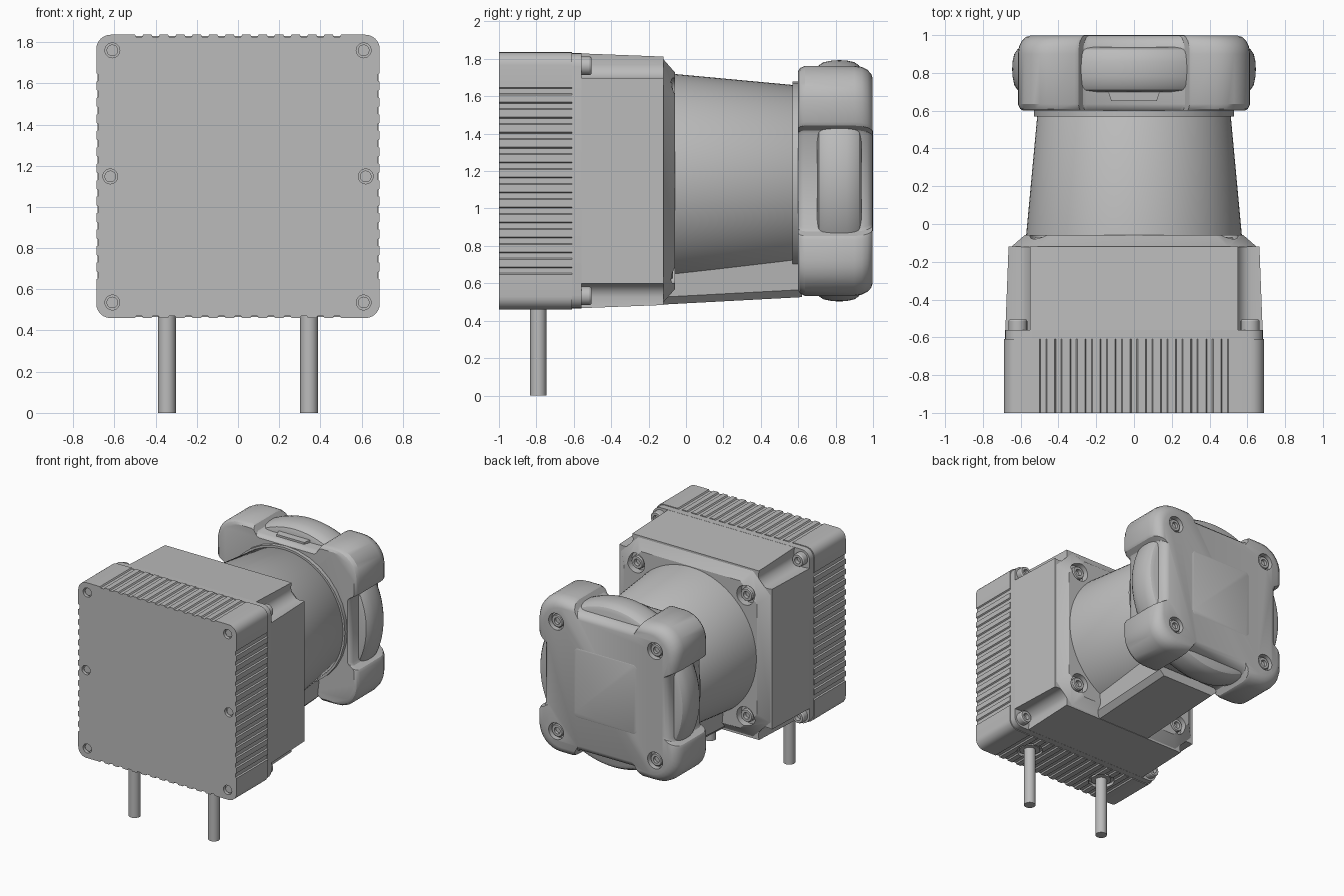
import bpy, bmesh, math
from mathutils import Vector

CZ = 1.148  # height of the lens axis

if "Cube" in bpy.data.objects:
    bpy.data.objects.remove(bpy.data.objects["Cube"])

grey = bpy.data.materials.new("mid grey")
grey.use_nodes = True
GREY = (0.5, 0.5, 0.5, 1)
grey.diffuse_color = GREY
grey.node_tree.nodes["Principled BSDF"].inputs["Base Color"].default_value = GREY


def finish(name, bm, smooth=30):
    bmesh.ops.recalc_face_normals(bm, faces=bm.faces)
    mesh = bpy.data.meshes.new(name)
    bm.to_mesh(mesh)
    bm.free()
    mesh.materials.append(grey)
    ob = bpy.data.objects.new(name, mesh)
    bpy.context.collection.objects.link(ob)
    bpy.ops.object.select_all(action='DESELECT')
    ob.select_set(True)
    bpy.context.view_layer.objects.active = ob
    bpy.ops.object.shade_smooth_by_angle(angle=math.radians(smooth))
    return ob


def loft(name, sections):
    """Skin closed (x, height) outlines placed along y."""
    bm = bmesh.new()
    rings = [[bm.verts.new((x, y, CZ + h)) for x, h in pts] for y, pts in sections]
    n = len(rings[0])
    for a, b in zip(rings, rings[1:]):
        for i in range(n):
            bm.faces.new((a[i], a[(i + 1) % n], b[(i + 1) % n], b[i]))
    bm.faces.new(rings[0])
    bm.faces.new(rings[-1])
    return finish(name, bm)


def lathe(name, profile, x=0, h=0, steps=32):
    """Turn a (radius, y) profile around an axis parallel to y."""
    bm = bmesh.new()
    vs = [bm.verts.new((r, y, 0)) for r, y in profile]
    es = [bm.edges.new(p) for p in zip(vs, vs[1:])]
    bmesh.ops.spin(bm, geom=vs + es, cent=(0, 0, 0), axis=(0, 1, 0),
                   angle=math.tau, steps=steps)
    bmesh.ops.remove_doubles(bm, verts=bm.verts, dist=1e-5)
    bmesh.ops.translate(bm, verts=bm.verts, vec=(x, 0, CZ + h))
    return finish(name, bm)


def four_sides(side):
    """Repeat one side, given as (along, out) points, on all four sides."""
    pts = []
    for k in range(4):
        for t, h in side:
            for _ in range(k):
                t, h = h, -t
            pts.append((t, h))
    return pts


def corner(s, r, n=6):
    return [(s - r + r * math.sin(a), s - r + r * math.cos(a))
            for a in (math.pi / 2 * i / n for i in range(n + 1))]


def scaled(pts, f):
    return [(x * f, h * f) for x, h in pts]


def cut(target, cutters):
    for c in cutters:
        c.hide_render = True
        m = target.modifiers.new("cut", 'BOOLEAN')
        m.operation, m.solver, m.object = 'DIFFERENCE', 'EXACT', c
    bpy.context.view_layer.objects.active = target
    for m in list(target.modifiers):
        bpy.ops.object.modifier_apply(modifier=m.name)
    for c in cutters:
        bpy.data.objects.remove(c)
    bpy.ops.object.select_all(action='DESELECT')
    target.select_set(True)
    bpy.ops.object.shade_smooth_by_angle(angle=math.radians(30))


def rod(name, r, y0, y1, x, h):
    return lathe(name, [(0, y0), (r, y0), (r, y1), (0, y1)], x, h)


def upright(name, r, z0, z1, x, y):
    bm = bmesh.new()
    bmesh.ops.create_cone(bm, cap_ends=True, segments=32, radius1=r, radius2=r, depth=z1 - z0)
    bmesh.ops.translate(bm, verts=bm.verts, vec=(x, y, (z0 + z1) / 2))
    return finish(name, bm)


def socket_screw(name, r, y0, y1, x, h):
    d = y1 - y0
    lathe(name, [(0, y0), (r, y0), (r, y1 - 0.15 * d), (r * 0.88, y1), (r * 0.5, y1),
                 (r * 0.5, y1 - 0.5 * d), (0, y1 - 0.5 * d)], x, h, 24)


CORNERS = [(sx, sz) for sx in (-1, 1) for sz in (-1, 1)]

# Ribbed rear housing with recessed screw holes and cable entries
S = 0.688
ribs = []
for i in range(13):
    t = (i - 6) * 0.08
    ribs += [(t - 0.02, S), (t - 0.014, S - 0.01), (t + 0.014, S - 0.01), (t + 0.02, S)]
outline = four_sides(ribs + corner(S, 0.07))
housing = loft("rear_housing", [(-1, outline), (-0.61, outline)])
holes = [(a * 0.61, b * 0.612) for a, b in CORNERS] + [(-0.62, 0), (0.62, 0)]
cut(housing, [rod("cutter", 0.036, -1.1, -0.975, x, h) for x, h in holes]
    + [upright("cutter", 0.095, 0.3, 0.485, x, -0.79) for x in (-0.345, 0.345)])
for x, h in holes:
    rod("housing_screw", 0.028, -0.985, -0.97, x, h)

# Cables hanging from the housing
for x in (-0.345, 0.345):
    upright("cable", 0.043, 0, 0.6, x, -0.79)
    upright("cable_gland", 0.075, 0.47, 0.55, x, -0.79)

# Base plate and main body with notched corners
plate = four_sides(corner(0.682, 0.07))
loft("body_plate", [(-0.61, plate), (-0.56, plate)])


def notched(s):
    return four_sides([(0.55, s), (0.545, 0.62), (0.553, 0.588), (0.57, 0.57),
                       (0.588, 0.553), (0.62, 0.545), (s, 0.55)])


loft("main_body", [(-0.56, notched(0.681)), (-0.12, notched(0.664))])
for a, b in CORNERS:
    socket_screw("body_bolt", 0.05, -0.57, -0.505, a * 0.615, b * 0.615)

# Sloped front flange with screw pockets
flange = loft("lens_flange", [(-0.121, four_sides([(-0.5, 0.65), (0.5, 0.65)])),
                              (-0.058, four_sides([(-0.43, 0.578), (0.43, 0.578)]))])
cut(flange, [rod("cutter", 0.075, -0.115, 0, a * 0.475, b * 0.475) for a, b in CORNERS])
for a, b in CORNERS:
    socket_screw("flange_screw", 0.052, -0.13, -0.07, a * 0.475, b * 0.475)

# Tapered barrel and the cable channel below it
lathe("barrel", [(0, -0.07), (0.572, -0.07), (0.512, 0.575), (0.505, 0.585), (0, 0.585)], steps=96)
loft("cable_channel", [(y, [(-0.29, -0.4), (0.29, -0.4), (0.27, low + 0.04),
                            (0.23, low), (-0.23, low), (-0.27, low + 0.04)])
                       for y, low in ((-0.13, -0.662), (0.62, -0.622))])
rod("cap_neck", 0.53, 0.57, 0.63, 0, 0)

# Protective cap with four corner lobes
lobes = four_sides([(-0.315, 0.615), (-0.295, 0.605), (-0.27, 0.565), (-0.25, 0.555),
                    (0.25, 0.555), (0.27, 0.565), (0.295, 0.605), (0.315, 0.615)]
                   + corner(0.615, 0.19, 8))
cap = loft("cap", [(y, scaled(lobes, f)) for y, f in (
    (0.6, 0.955), (0.61, 0.98), (0.635, 1), (0.9, 1), (0.94, 0.99), (0.97, 0.965),
    (0.99, 0.93), (0.998, 0.89))])
cut(cap, [rod("cutter", 0.065, 0.955, 1.1, a * 0.43, b * 0.43) for a, b in CORNERS])
for a, b in CORNERS:
    socket_screw("cap_screw", 0.05, 0.94, 0.985, a * 0.43, b * 0.43)

# Rounded grip bars between the lobes
lathe("grip_ring", [(0, 0.7), (0.59, 0.7), (0.617, 0.71), (0.634, 0.735), (0.643, 0.78),
                    (0.645, 0.82), (0.643, 0.86), (0.634, 0.9), (0.617, 0.925),
                    (0.59, 0.937), (0, 0.937)], steps=96)

# Square panel on the cap and the latch tab on top
panel = four_sides(corner(0.27, 0.03))
loft("cap_panel", [(0.99, panel), (0.998, panel), (1, scaled(panel, 0.98))])
loft("latch_tab", [(0.65, [(-0.12, 0.5), (-0.12, 0.57), (0.12, 0.57), (0.12, 0.5)]),
                   (0.71, [(-0.14, 0.5), (-0.14, 0.575), (0.14, 0.575), (0.14, 0.5)])])
